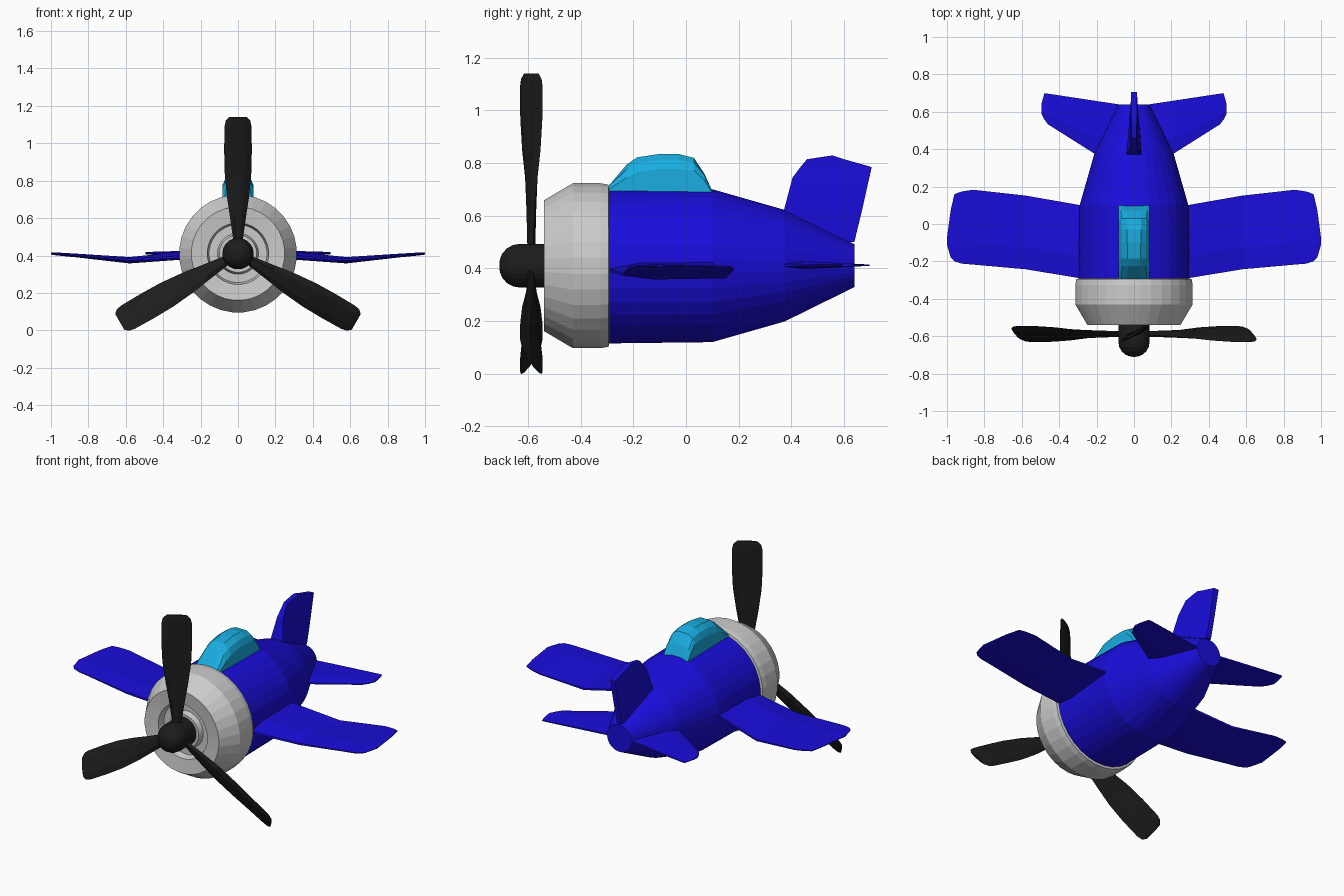
import bpy, bmesh, math
from mathutils import Matrix, Vector

if "Cube" in bpy.data.objects:
    bpy.data.objects.remove(bpy.data.objects["Cube"])

AXIS_Z = 0.41


def paint(name, rgb):
    m = bpy.data.materials.new(name)
    m.diffuse_color = (*rgb, 1)
    m.use_nodes = True
    m.node_tree.nodes["Principled BSDF"].inputs["Base Color"].default_value = m.diffuse_color
    return m


BLUE = paint("blue_paint", (0.01, 0.004, 0.7))
GLASS = paint("blue_glass", (0.01, 0.42, 0.75))
BLACK = paint("black_paint", (0.012, 0.012, 0.012))


def loft(name, rings, mat=None, mirror=False, copies=1):
    """Skin equal-length rings of points, cap both ends, optionally repeat about the propeller axis."""
    bm = bmesh.new()
    for c in range(copies):
        turn = Matrix.Rotation(c * 2 * math.pi / copies, 4, 'Y')
        turn = Matrix.Translation((0, 0, AXIS_Z)) @ turn @ Matrix.Translation((0, 0, -AXIS_Z))
        loops = [[bm.verts.new(turn @ Vector(p)) for p in r] for r in rings]
        n = len(rings[0])
        for a, b in zip(loops, loops[1:]):
            for i in range(n):
                j = (i + 1) % n
                bm.faces.new((a[i], a[j], b[j], b[i]))
        bm.faces.new(loops[0])
        bm.faces.new(loops[-1])
    bmesh.ops.recalc_face_normals(bm, faces=bm.faces)
    me = bpy.data.meshes.new(name)
    bm.to_mesh(me)
    bm.free()
    ob = bpy.data.objects.new(name, me)
    bpy.context.collection.objects.link(ob)
    if mat:
        me.materials.append(mat)
    if mirror:
        ob.modifiers.new("Mirror", 'MIRROR')
    return ob


def lathe(name, profile, mat=None, sides=32):
    """Turn a (y, radius) profile around the long axis."""
    angles = [2 * math.pi * (i + 0.5) / sides for i in range(sides)]
    return loft(name, [[(r * math.cos(a), y, AXIS_Z + r * math.sin(a)) for a in angles]
                       for y, r in profile], mat)


def wing_ring(x, y0, y1, z0, z1, t):
    """Thin section at x, from leading edge y0 to trailing edge y1."""
    ring = []
    for f, h in ((0, .3), (.3, 1), (1, .3), (1, -.3), (.3, -1), (0, -.3)):
        ring.append((x, y0 + (y1 - y0) * f, z0 + (z1 - z0) * f + h * t))
    return ring


# Body and engine cowl
lathe("fuselage", [(-0.31, 0.297), (0.1, 0.292), (0.375, 0.213), (0.64, 0.082)], BLUE)
lathe("engine_cowl", [(-0.29, 0.29), (-0.295, 0.31), (-0.325, 0.315), (-0.43, 0.315),
                      (-0.54, 0.25), (-0.53, 0.165), (-0.49, 0.155), (-0.49, 0.11),
                      (-0.52, 0.10), (-0.52, 0.03)])

# Propeller hub with domed nose
dome = [(-0.63 - 0.08 * math.sin(a), 0.084 * math.cos(a) ** 0.9)
        for a in [math.radians(d) for d in (0, 20, 40, 60, 75, 86)]]
lathe("propeller_hub", [(-0.48, 0.084)] + dome, BLACK, 24)

# Three twisted blades: height, half width in x, half twist depth in y, thickness
blade = []
for z, w, d, t in ((0.43, .02, .006, .012), (0.50, .028, .007, .012), (0.62, .045, .013, .012),
                   (0.72, .060, .021, .012), (0.85, .072, .035, .012), (0.97, .074, .042, .012),
                   (1.09, .072, .043, .011), (1.12, .066, .039, .009), (1.14, .048, .028, .006)):
    blade.append([(w * u, -0.588 + d * u + t * v, z) for u, v in
                  ((-1, 0), (-.5, -1), (.5, -1), (1, 0), (.5, 1), (-.5, 1))])
loft("propeller_blades", blade, BLACK, copies=3)

# Main wings, dipping at mid span
loft("main_wings", [wing_ring(*s) for s in (
    (0.20, -0.305, 0.085, .395, .42, .022),
    (0.30, -0.288, 0.103, .392, .415, .021),
    (0.58, -0.242, 0.152, .378, .367, .017),
    (0.86, -0.217, 0.183, .401, .397, .010),
    (0.92, -0.212, 0.174, .405, .403, .009),
    (0.96, -0.200, 0.160, .408, .407, .008),
    (0.98, -0.180, 0.075, .409, .409, .007),
    (1.00, -0.110, -0.075, .41, .41, .005))], BLUE, mirror=True)

# Tailplane
loft("tailplane", [wing_ring(x, a, b, .412, .412, t) for x, a, b, t in (
    (0.05, 0.30, 0.635, .016), (0.21, 0.375, 0.659, .015), (0.46, 0.533, 0.697, .008),
    (0.48, 0.56, 0.697, .007), (0.495, 0.59, 0.64, .006))], BLUE, mirror=True)

# Fin, thick at the foot of its leading edge
loft("tail_fin", [[(t, a, z), (.016, b, z), (-.016, b, z), (-t, a, z)] for z, a, b, t in (
    (0.50, 0.335, 0.640, .048), (0.62, 0.372, 0.669, .040), (0.745, 0.405, 0.697, .02),
    (0.785, 0.435, 0.706, .015), (0.815, 0.460, 0.600, .013), (0.828, 0.550, 0.560, .015))], BLUE)

# Canopy: position, roof height, shoulder height, roof half width
canopy = []
for y, top, mid, w in ((-0.295, .712, .700, .060), (-0.225, .795, .745, .042), (-0.185, .822, .765, .048),
                       (-0.10, .835, .778, .052), (-0.03, .835, .778, .052), (0.03, .820, .772, .052),
                       (0.07, .760, .735, .056), (0.10, .690, .685, .062)):
    canopy.append([(x, y, z) for x, z in (
        (-.082, .64), (-.082, mid), (-(w + .082) / 2, (top + mid) / 2 + .006), (-w * .7, top),
        (w * .7, top), ((w + .082) / 2, (top + mid) / 2 + .006), (.082, mid), (.082, .64))])
loft("canopy", canopy, GLASS)
